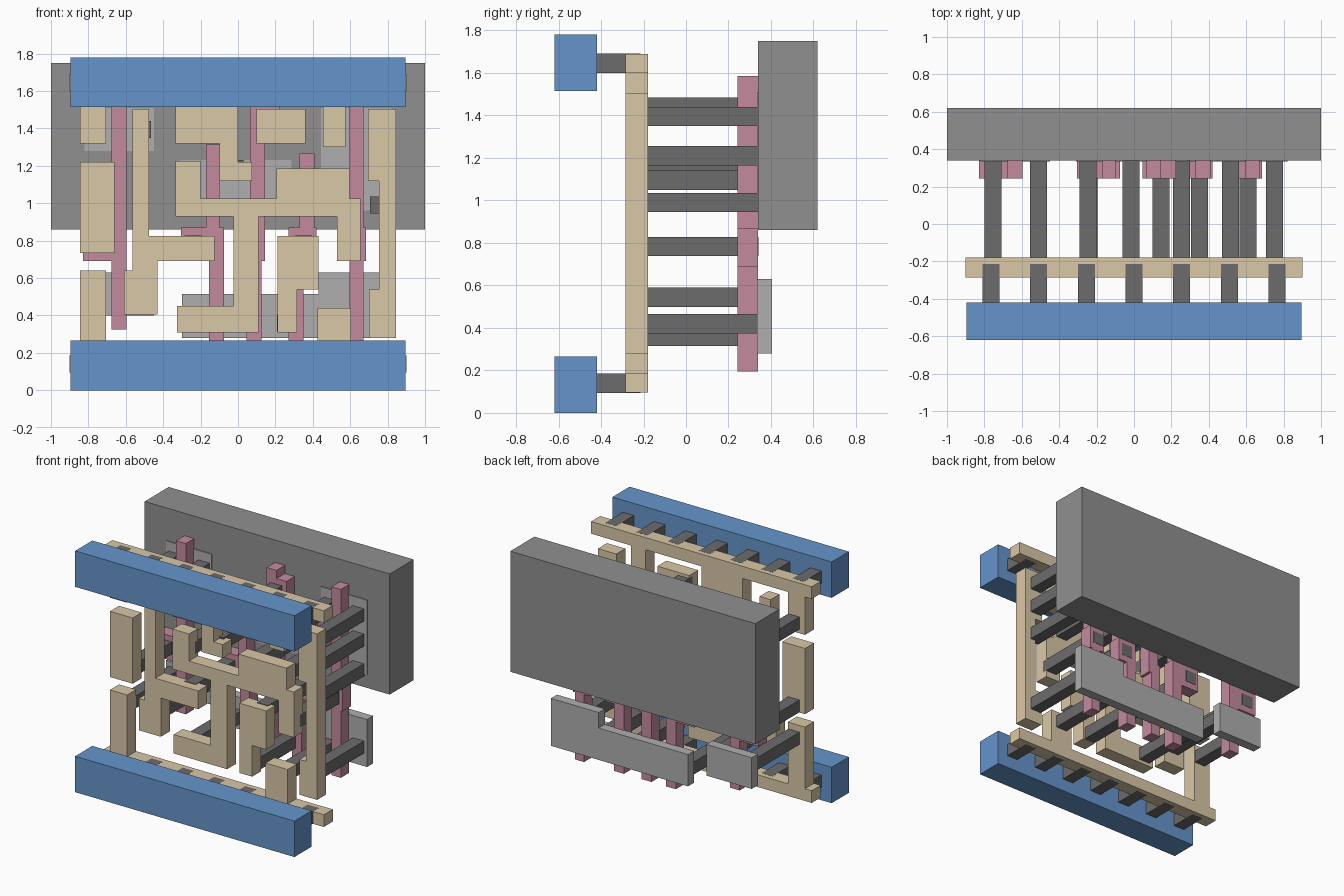
import bpy, bmesh


def material(name, rgb):
    m = bpy.data.materials.new(name)
    m.diffuse_color = (*rgb, 1)
    return m


BLUE = material("blue", (0.13, 0.30, 0.60))
TAN = material("tan", (0.70, 0.58, 0.39))
PINK = material("pink", (0.55, 0.26, 0.34))
DARK = material("dark_grey", (0.15, 0.15, 0.15))
MID = material("mid_grey", (0.28, 0.28, 0.28))
LIGHT = material("light_grey", (0.43, 0.43, 0.43))


def plate(name, outline, y0, y1, mat):
    """Extrude an x-z outline from depth y0 to y1."""
    bm = bmesh.new()
    face = bm.faces.new([bm.verts.new((x, y0, z)) for x, z in outline])
    ext = bmesh.ops.extrude_face_region(bm, geom=[face])
    for v in ext["geom"]:
        if isinstance(v, bmesh.types.BMVert):
            v.co.y = y1
    bmesh.ops.recalc_face_normals(bm, faces=bm.faces)
    me = bpy.data.meshes.new(name)
    bm.to_mesh(me)
    bm.free()
    me.materials.append(mat)
    ob = bpy.data.objects.new(name, me)
    bpy.context.collection.objects.link(ob)
    return ob


def box(name, x0, x1, z0, z1, y0, y1, mat):
    return plate(name, [(x0, z0), (x1, z0), (x1, z1), (x0, z1)], y0, y1, mat)


def post(name, x, z, y0, y1):
    h = 0.0455
    return box(name, x - h, x + h, z - h, z + h, y0, y1, DARK)


# Back slab
box("back_slab", -1, 1, 0.86, 1.75, 0.34, 0.62, MID)

# Light grey pads, upper ones sunk in the slab, lower ones free
D0, D1 = 0.333, 0.405
box("upper_left_pad", -0.82, -0.45, 1.28, 1.51, D0, D1, LIGHT)
plate("upper_right_pad", [(-0.31, 0.96), (0.82, 0.96), (0.82, 1.51), (0.445, 1.51),
                          (0.445, 1.14), (0.285, 1.14), (0.285, 1.23), (-0.31, 1.23)], D0, D1, LIGHT)
box("lower_left_pad", -0.82, -0.45, 0.40, 0.63, D0, D1, LIGHT)
plate("lower_right_pad", [(-0.30, 0.28), (0.82, 0.28), (0.82, 0.63), (0.43, 0.63),
                          (0.43, 0.515), (-0.30, 0.515)], D0, D1, LIGHT)

# Pink upright strips with side tabs
P0, P1 = 0.242, 0.339
strips = [
    [(-0.675, 0.325), (-0.595, 0.325), (-0.595, 1.585), (-0.675, 1.585), (-0.675, 0.87),
     (-0.83, 0.87), (-0.83, 0.69), (-0.675, 0.69)],
    [(-0.155, 0.195), (-0.075, 0.195), (-0.075, 0.87), (-0.10, 0.87), (-0.10, 1.315),
     (-0.17, 1.315), (-0.17, 0.87), (-0.305, 0.87), (-0.305, 0.69), (-0.155, 0.69)],
    [(0.045, 0.195), (0.125, 0.195), (0.125, 0.69), (0.145, 0.69), (0.145, 1.345), (0.225, 1.345),
     (0.225, 1.525), (0.145, 1.525), (0.145, 1.585), (0.065, 1.585), (0.065, 0.77), (0.045, 0.77)],
    [(0.27, 0.195), (0.35, 0.195), (0.35, 0.69), (0.42, 0.69), (0.42, 0.87), (0.41, 0.87),
     (0.41, 1.265), (0.33, 1.265), (0.33, 0.87), (0.27, 0.87)],
    [(0.595, 0.195), (0.67, 0.195), (0.67, 0.69), (0.685, 0.69), (0.685, 0.87), (0.67, 0.87),
     (0.67, 1.585), (0.595, 1.585), (0.595, 0.87), (0.56, 0.87), (0.56, 0.69), (0.595, 0.69)],
]
for i, s in enumerate(strips):
    plate(f"upright_strip_{i + 1}", s, P0, P1, PINK)

# Tan track layer
M0, M1 = -0.285, -0.18
TOP, BOT = 1.60, 0.185
box("upper_track", -0.9, 0.9, TOP, 1.69, M0, M1, TAN)
box("lower_track", -0.9, 0.9, 0.095, BOT, M0, M1, TAN)
for name, *r in [("upper_left_stub", -0.845, -0.705, 1.32, TOP),
                 ("upper_right_stub", 0.455, 0.575, 1.30, TOP),
                 ("lower_left_stub", -0.845, -0.705, BOT, 0.64),
                 ("lower_right_stub", 0.425, 0.605, BOT, 0.44),
                 ("left_bar", -0.845, -0.66, 0.735, 1.22),
                 ("upper_bar", 0.10, 0.36, 1.32, 1.505)]:
    box(name, *r, M0, M1, TAN)
plate("upper_hook", [(-0.335, TOP), (-0.335, 1.32), (-0.10, 1.32), (-0.10, 1.12),
                     (0.075, 1.12), (0.075, 1.22), (0, 1.22), (0, TOP)], M0, M1, TAN)
plate("left_branch", [(-0.565, 1.505), (-0.475, 1.505), (-0.475, 0.825), (-0.125, 0.825),
                      (-0.125, 0.69), (-0.43, 0.69), (-0.43, 0.405), (-0.61, 0.405),
                      (-0.61, 0.64), (-0.565, 0.64)], M0, M1, TAN)
plate("right_branch", [(0.695, 1.505), (0.845, 1.505), (0.845, 0.28), (0.70, 0.28),
                       (0.70, 0.54), (0.755, 0.54), (0.755, 1.12), (0.695, 1.12)], M0, M1, TAN)
plate("centre_branch", [(-0.335, 1.225), (-0.20, 1.225), (-0.20, 1.025), (0.205, 1.025),
                        (0.205, 1.185), (0.595, 1.185), (0.595, 1.025), (0.655, 1.025),
                        (0.655, 0.69), (0.53, 0.69), (0.53, 0.93), (0.11, 0.93), (0.11, 0.31),
                        (-0.325, 0.31), (-0.325, 0.45), (-0.025, 0.45), (-0.025, 0.93),
                        (-0.335, 0.93)], M0, M1, TAN)
plate("small_branch", [(0.21, 0.825), (0.43, 0.825), (0.43, 0.54), (0.315, 0.54),
                       (0.315, 0.31), (0.21, 0.31)], M0, M1, TAN)

# Posts from the tan layer back to the pads and strips
posts = [(-0.755, 1.395), (-0.51, 1.395), (0.515, 1.395), (0.75, 1.395), (0.145, 1.438),
         (-0.015, 1.185), (-0.245, 1.095), (0.75, 1.21), (0.255, 1.095), (0.515, 1.095),
         (0.75, 0.99), (-0.755, 0.783), (-0.24, 0.783), (0.35, 0.783), (0.61, 0.783),
         (-0.755, 0.545), (-0.51, 0.545), (0.75, 0.42), (-0.245, 0.38), (0.255, 0.36),
         (0.515, 0.36)]
for i, (x, z) in enumerate(posts):
    post(f"back_post_{i + 1}", x, z, -0.215, 0.341)

# Blue rails and their pegs
for side, z0, z1, zp in (("lower", 0, 0.265, 0.14), ("upper", 1.515, 1.78, 1.645)):
    box(f"{side}_rail", -0.895, 0.895, z0, z1, -0.62, -0.42, BLUE)
    for i in range(7):
        post(f"{side}_peg_{i + 1}", (i - 3) * 0.255, zp, -0.425, -0.215)
